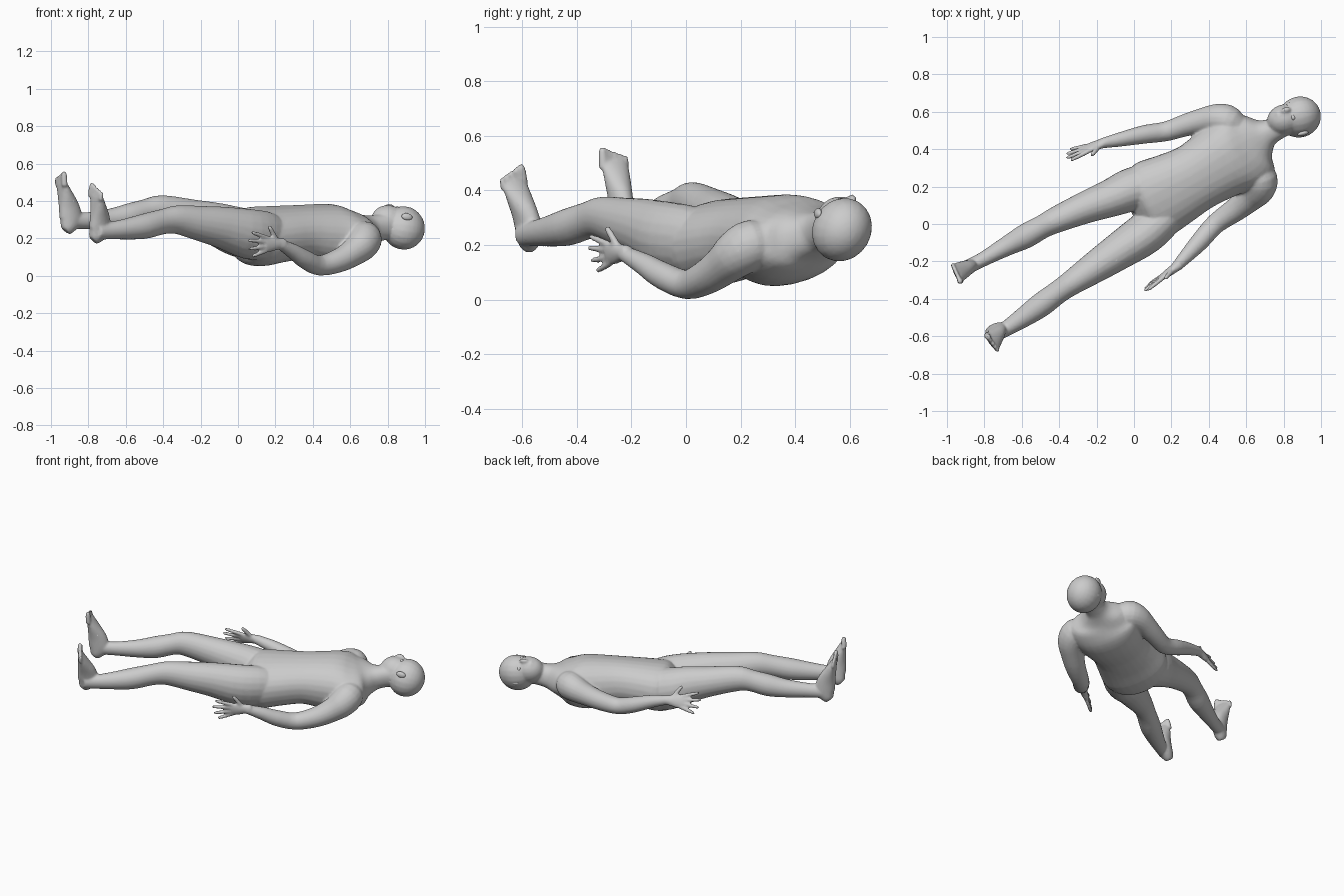
import bpy
import bmesh
from math import cos, sin, pi, copysign
from mathutils import Vector, Matrix

cube = bpy.data.objects.get("Cube")
if cube:
    bpy.data.objects.remove(cube, do_unlink=True)

# The reclining body is rolled slightly towards the front
BODY_FRONT = Vector((.08, -.16, .98))


def smooth_path(rings, steps=3):
    """Extra rings between the given ones along a Catmull-Rom spline."""
    pts = [Vector(r) for r in rings]
    pts = [pts[0]] + pts + [pts[-1]]
    path = []
    for a, b, c, d in zip(pts, pts[1:], pts[2:], pts[3:]):
        for i in range(steps):
            t = i / steps
            path.append(b + ((c - a) * t + (a * 2 - b * 5 + c * 4 - d) * t ** 2
                             + (b * 3 - a - c * 3 + d) * t ** 3) / 2)
    return path + [pts[-1]]


def loft(bm, rings, facing=BODY_FRONT, sides=20, power=1):
    """Closed tube through rings of (x, y, z, half width, half depth); a power below 1 is boxier."""
    rings = smooth_path([(*r[:4], r[-1]) for r in rings])
    centres = [Vector(r[:3]) for r in rings]
    loops = []
    for i, ring in enumerate(rings):
        ahead = centres[min(i + 1, len(rings) - 1)]
        behind = centres[max(i - 1, 0)]
        along = (ahead - behind).normalized()
        deep = (facing - along * facing.dot(along)).normalized()
        wide = along.cross(deep)
        loop = []
        for k in range(sides):
            a = 2 * pi * k / sides
            u, v = (copysign(abs(f) ** power, f) for f in (cos(a), sin(a)))
            loop.append(bm.verts.new(centres[i] + wide * ring[3] * u + deep * ring[4] * v))
        loops.append(loop)
    for lower, upper in zip(loops, loops[1:]):
        for k in range(sides):
            n = (k + 1) % sides
            bm.faces.new((lower[k], lower[n], upper[n], upper[k]))
    bm.faces.new(loops[0][::-1])
    bm.faces.new(loops[-1])


def ellipsoid(bm, centre, axes, radii):
    turn = Matrix([a * r for a, r in zip(axes, radii)]).transposed().to_4x4()
    bmesh.ops.create_uvsphere(bm, u_segments=20, v_segments=14, radius=1,
                              matrix=Matrix.Translation(centre) @ turn)


def digit(bm, start, end, radius):
    """Finger or toe with a rounded, tapering tip."""
    stops = ((0, 1), (.5, 1), (.88, .85), (1, .5))
    loft(bm, [(*start.lerp(end, t), radius * s) for t, s in stops], Vector((.3, .2, .9)), 10)


def hand(bm, wrist, along, thumb_side):
    wrist, along = Vector(wrist), Vector(along).normalized()
    across = Vector(thumb_side)
    across = (across - along * across.dot(along)).normalized()
    palm = along.cross(across)
    # Palm
    loft(bm, [(*(wrist + along * t), w, d) for t, w, d in
              ((-.03, .028, .026), (.02, .034, .024), (.06, .043, .02), (.1, .042, .015))], palm)
    # Four fanned fingers
    for k, length in enumerate((.115, .13, .122, .1)):
        side = 1.5 - k
        base = wrist + along * .085 + across * side * .023
        digit(bm, base, base + (along + across * side * .2).normalized() * length, .0125)
    # Thumb
    base = wrist + along * .03 + across * .025
    digit(bm, base, base + (along * .7 + across).normalized() * .09, .014)


def foot(bm, heel, toe, leg_dir, big_toe_side):
    heel, toe, down = Vector(heel), Vector(toe), Vector(leg_dir).normalized()
    run = toe - heel
    across = run.cross(down).normalized() * big_toe_side
    # Heel, arch and ball, all resting on one sole plane
    profile = ((0, .024, .03), (.06, .036, .044), (.2, .041, .064), (.4, .043, .058),
               (.6, .05, .04), (.75, .053, .025), (.82, .05, .018))
    loft(bm, [(*(heel + run * t - down * d), w, d) for t, w, d in profile], down)
    # Toes
    for k in range(5):
        base = heel + run * .75 + across * (2 - k) * .023 - down * .016
        digit(bm, base, base + run * (.25 - .025 * k), .017 if k == 0 else .0125)


def make_object(name, bm):
    bmesh.ops.recalc_face_normals(bm, faces=bm.faces)
    for face in bm.faces:
        face.smooth = True
    mesh = bpy.data.meshes.new(name)
    bm.to_mesh(mesh)
    bm.free()
    obj = bpy.data.objects.new(name, mesh)
    bpy.context.collection.objects.link(obj)
    return obj


body = bmesh.new()

# Torso and neck
loft(body, [
    (-.01, .075, .22, .08, .07), (.04, .1, .213, .17, .14), (.1, .13, .21, .215, .155),
    (.2, .18, .222, .203, .148), (.32, .245, .232, .185, .143), (.41, .3, .225, .193, .156),
    (.49, .35, .217, .208, .165), (.56, .39, .218, .222, .153), (.61, .42, .226, .215, .128),
    (.65, .45, .235, .165, .1), (.69, .473, .243, .1, .082), (.73, .495, .252, .067, .073),
    (.81, .535, .268, .06, .07)], sides=28, power=.9)

# Arms, from shoulder to wrist
loft(body, [
    (.59, .47, .25, .05), (.51, .54, .262, .088), (.45, .56, .255, .084), (.38, .555, .235, .07),
    (.28, .53, .207, .06), (.17, .495, .188, .053), (.06, .48, .22, .05),
    (-.06, .455, .265, .04), (-.17, .432, .295, .028)])
loft(body, [
    (.64, .34, .22, .05), (.675, .25, .205, .09), (.665, .19, .17, .089), (.62, .14, .128, .075),
    (.54, .075, .082, .064), (.435, 0, .055, .054), (.355, -.09, .09, .05),
    (.295, -.155, .13, .041), (.225, -.23, .17, .028)])
hand(body, (-.165, .433, .293), (-.93, -.33, 0), (.1, -.4, .85))
hand(body, (.225, -.23, .172), (-.8, -.58, -.03), (0, -.2, 1))

# Legs, from hip to ankle
loft(body, [
    (.21, .22, .22, .05, .07), (.11, .205, .215, .105, .13), (0, .188, .235, .117, .133),
    (-.12, .14, .278, .102, .115), (-.25, .092, .315, .087, .095), (-.41, .025, .352, .071, .08),
    (-.49, -.015, .343, .063, .068), (-.58, -.065, .318, .066, .07), (-.68, -.118, .302, .053, .058),
    (-.81, -.19, .295, .039, .045), (-.91, -.24, .295, .038, .045)])
loft(body, [
    (.25, .12, .215, .05, .07), (.17, .045, .212, .1, .125), (.06, -.05, .223, .113, .135),
    (-.08, -.145, .258, .1, .113), (-.2, -.225, .28, .086, .095), (-.32, -.305, .3, .069, .078),
    (-.4, -.36, .29, .062, .068), (-.5, -.435, .265, .065, .068), (-.6, -.505, .25, .053, .056),
    (-.7, -.57, .24, .039, .045), (-.75, -.597, .238, .038, .045)])
foot(body, (-.95, -.26, .24), (-.965, -.272, .56), (-.9, -.43, 0), 1)
foot(body, (-.8, -.603, .19), (-.765, -.653, .487), (-.8, -.58, 0), -1)

# Head, turned towards the back
crown = Vector((.96, .25, -.14)).normalized()
face = Vector((0, .5, .87))
face = (face - crown * face.dot(crown)).normalized()
side = face.cross(crown)
head_axes = (side, face, crown)
ellipsoid(body, Vector((.885, .572, .256)), head_axes, (.107, .12, .115))
ellipsoid(body, Vector((.804, .558, .292)), head_axes, (.08, .088, .094))
brow = Vector((.84, .565, .275))
ellipsoid(body, brow + face * .1 - crown * .03, head_axes, (.016, .02, .03))
ellipsoid(body, brow + face * .077 - crown * .075, head_axes, (.03, .02, .012))

# One continuous skin
skin = make_object("body", body)
remesh = skin.modifiers.new("Skin", "REMESH")
remesh.mode = "VOXEL"
remesh.voxel_size = .007
remesh.use_smooth_shade = True
relax = skin.modifiers.new("Relax", "SMOOTH")
relax.factor = .5
relax.iterations = 7
reduce = skin.modifiers.new("Reduce", "DECIMATE")
reduce.ratio = .3

# Ears and eyes
for sign, label in ((1, "right"), (-1, "left")):
    ear = bmesh.new()
    tilt = (side + face * .35 * sign).normalized()
    ellipsoid(ear, Vector((.875, .567, .268)) + side * sign * .1, (tilt, face, crown), (.014, .018, .03))
    make_object(label + "_ear", ear)
    eye = bmesh.new()
    ellipsoid(eye, brow + side * sign * .036 + face * .073, head_axes, (.019, .016, .014))
    make_object(label + "_eye", eye)
